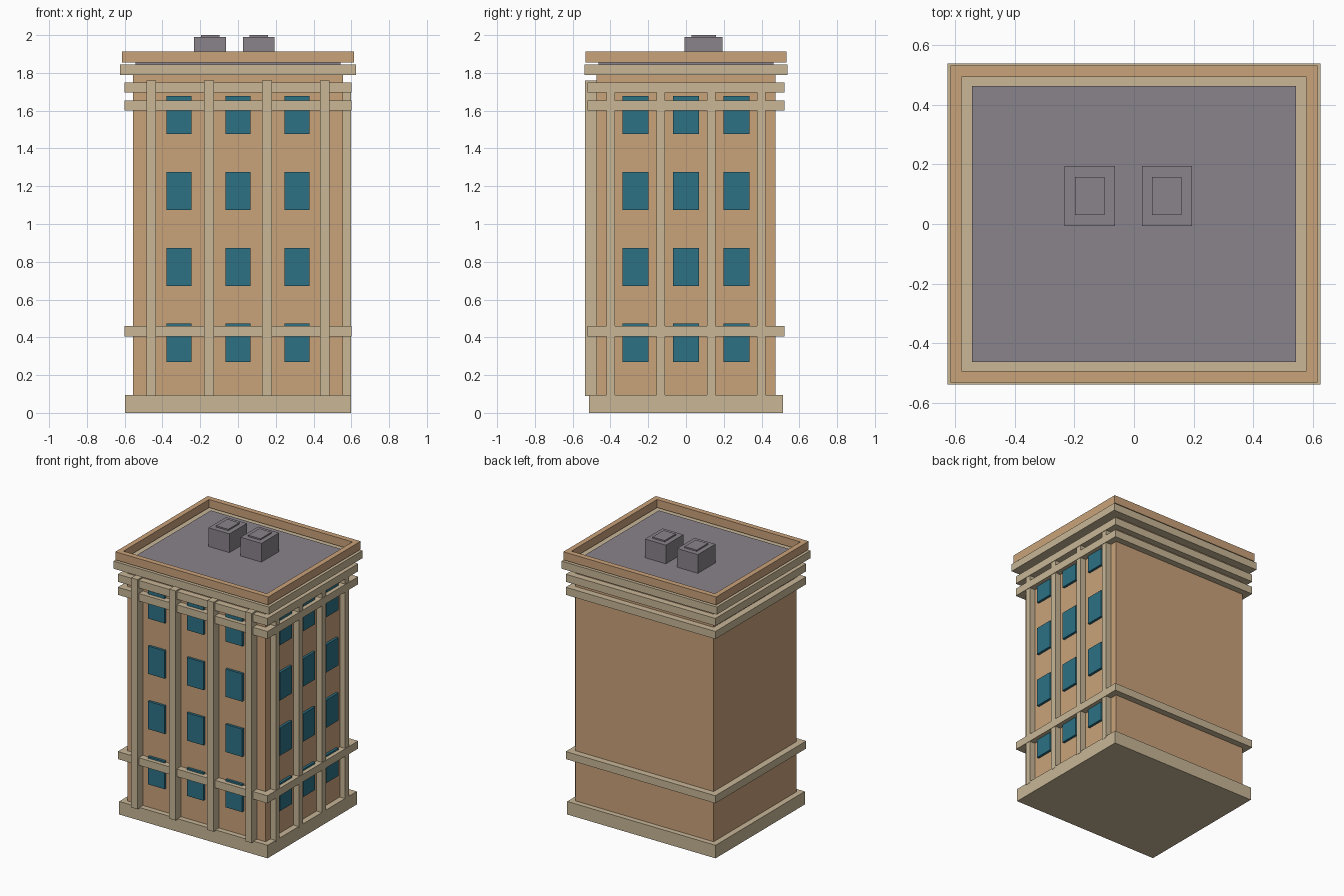
import bpy
import bmesh
from mathutils import Matrix, Vector

default = bpy.data.objects.get("Cube")
if default:
    bpy.data.objects.remove(default, do_unlink=True)


def material(name, rgb):
    m = bpy.data.materials.new(name)
    m.use_nodes = True
    colour = (*rgb, 1.0)
    m.diffuse_color = colour
    m.node_tree.nodes["Principled BSDF"].inputs["Base Color"].default_value = colour
    return m


WALL = material("tan wall", (0.584, 0.361, 0.195))
TRIM = material("beige stone", (0.578, 0.468, 0.305))
GLASS = material("teal glass", (0.026, 0.165, 0.235))
ROOF = material("grey roof", (0.254, 0.227, 0.258))


def finish(name, bm, mat):
    bmesh.ops.recalc_face_normals(bm, faces=bm.faces)
    mesh = bpy.data.meshes.new(name)
    bm.to_mesh(mesh)
    bm.free()
    mesh.materials.append(mat)
    obj = bpy.data.objects.new(name, mesh)
    bpy.context.scene.collection.objects.link(obj)
    return obj


def box(name, mat, x, y, z):
    """Box from (low, high) extents on each axis."""
    bm = bmesh.new()
    centre = Vector([sum(r) / 2 for r in (x, y, z)])
    size = [r[1] - r[0] for r in (x, y, z)]
    bmesh.ops.create_cube(bm, size=1, matrix=Matrix.Translation(centre) @ Matrix.Diagonal((*size, 1)))
    return finish(name, bm, mat)


def slab(name, mat, half_x, half_y, low, high):
    return box(name, mat, (-half_x, half_x), (-half_y, half_y), (low, high))


def frame(name, mat, outer, inner, low, high):
    """Hollow rectangular ring: an inset top with the centre removed, extruded upward."""
    bm = bmesh.new()
    signs = ((-1, -1), (1, -1), (1, 1), (-1, 1))
    rings = [[bm.verts.new((sx * h[0], sy * h[1], low)) for sx, sy in signs] for h in (outer, inner)]
    for i in range(4):
        j = (i + 1) % 4
        bm.faces.new((rings[0][i], rings[0][j], rings[1][j], rings[1][i]))
    top = bmesh.ops.extrude_face_region(bm, geom=bm.faces[:])["geom"]
    bmesh.ops.translate(bm, vec=(0, 0, high - low),
                        verts=[v for v in top if isinstance(v, bmesh.types.BMVert)])
    # the extrusion consumes the source faces only in some cases, so rebuild the underside if needed
    if not any(all(abs(v.co.z - low) < 1e-5 for v in f.verts) for f in bm.faces):
        for i in range(4):
            j = (i + 1) % 4
            bm.faces.new((rings[0][i], rings[1][i], rings[1][j], rings[0][j]))
    return finish(name, bm, mat)


# Main block, plinth and horizontal mouldings
HX, HY = 0.555, 0.475
slab("walls", WALL, HX, HY, 0.03, 1.80)
slab("plinth", TRIM, 0.597, 0.513, 0, 0.095)
for name, low in (("lower_band", 0.405), ("upper_band", 1.60), ("top_band", 1.695)):
    slab(name, TRIM, 0.602, 0.522, low, low + 0.055)
slab("cornice", TRIM, 0.625, 0.538, 1.79, 1.845)

# Roof deck and parapet
slab("roof_deck", ROOF, 0.542, 0.462, 1.84, 1.854)
frame("parapet", WALL, (0.615, 0.531), (0.577, 0.492), 1.854, 1.913)

# Pilasters on the front and left walls
for i, k in enumerate((-1.5, -0.5, 0.5, 1.5)):
    cx, cy = k * 0.306, k * 0.266
    box(f"front_pilaster_{i + 1}", TRIM, (cx - 0.026, cx + 0.026), (-0.535, -HY + 0.01), (0.09, 1.76))
    box(f"left_pilaster_{i + 1}", TRIM, (HX - 0.01, 0.599), (cy - 0.022, cy + 0.022), (0.085, 1.745))

# Windows: four storeys of three on the front and left walls
for floor in range(4):
    z = (0.27 + floor * 0.402, 0.472 + floor * 0.402)
    for col in (-1, 0, 1):
        cx, cy = col * 0.312, col * 0.267
        tag = f"{floor + 1}_{col + 2}"
        box(f"front_window_{tag}", GLASS, (cx - 0.067, cx + 0.067), (-HY - 0.018, -HY + 0.01), z)
        box(f"left_window_{tag}", GLASS, (HX - 0.01, HX + 0.018), (cy - 0.068, cy + 0.068), z)

# Rooftop units with raised lids
for side, cx in (("right", -0.148), ("left", 0.11)):
    box(f"{side}_roof_unit", ROOF, (cx - 0.084, cx + 0.084), (-0.007, 0.194), (1.85, 1.99))
    box(f"{side}_roof_unit_lid", ROOF, (cx - 0.049, cx + 0.049), (0.03, 0.158), (1.985, 2.0))
